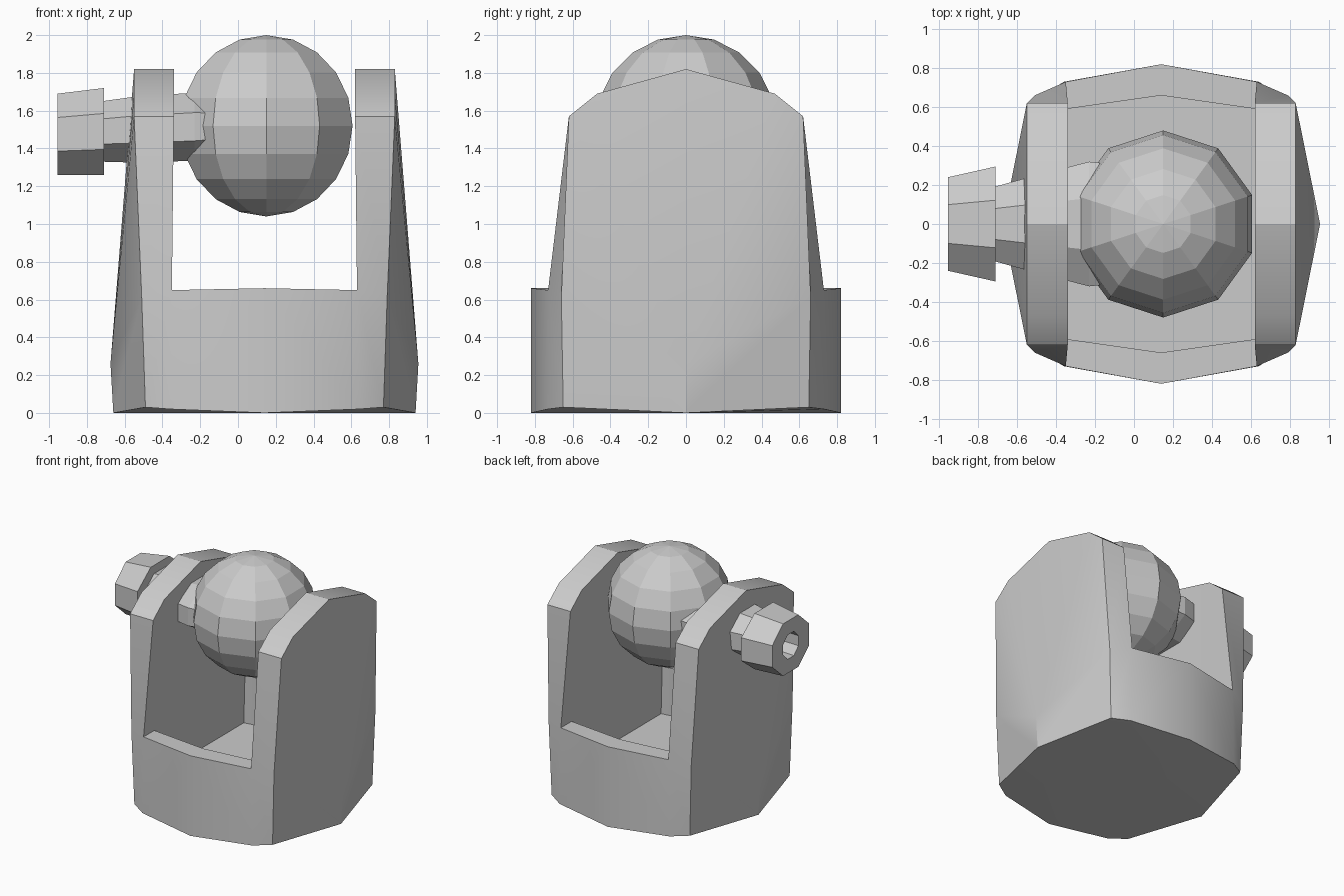
import bpy, bmesh, math

if "Cube" in bpy.data.objects:
    bpy.data.objects.remove(bpy.data.objects["Cube"])

CX = 0.14    # centre of the bracket and ball
CZ = 1.52    # height of the ball centre


def finish(name, bm, angle=None):
    bmesh.ops.remove_doubles(bm, verts=bm.verts, dist=0.0005)
    bmesh.ops.recalc_face_normals(bm, faces=bm.faces)
    me = bpy.data.meshes.new(name)
    bm.to_mesh(me)
    bm.free()
    ob = bpy.data.objects.new(name, me)
    bpy.context.collection.objects.link(ob)
    if angle:
        bpy.ops.object.select_all(action='DESELECT')
        ob.select_set(True)
        bpy.context.view_layer.objects.active = ob
        bpy.ops.object.shade_smooth_by_angle(angle=math.radians(angle))
    return ob


# Bracket: one quarter of the hollow base and arm, mirrored in x and y
P = dict(
    D0=(.80, 0, 0), D1=(.815, 0, .26), A0=(.63, .65, .03), A1=(.65, .66, .62),
    B0=(.50, .73, .02), B1=(.49, .73, .65), C0=(0, .82, 0), C1=(0, .82, .66),
    T0=(.69, 0, 1.82), T1=(.69, .47, 1.69), T2=(.69, .62, 1.57),
    S0=(.48, 0, 1.82), S1=(.48, .47, 1.69), S2=(.48, .62, 1.57),
    I1=(.49, .59, .65), J1=(0, .66, .66), I0=(.50, .59, .26), J0=(0, .66, .26),
    N0=(.50, 0, .26), K=(0, 0, .26), Z=(0, 0, 0))
FACES = ["D0 D1 A1 A0", "D1 T0 T1", "D1 T1 T2", "D1 T2 A1",   # outer side
         "A0 A1 B1 B0", "A1 T2 S2 B1", "B0 B1 C1 C0",         # corner, front
         "B1 I1 J1 C1", "I1 I0 J0 J1", "I0 N0 K J0",          # rim, pocket
         "N0 I0 I1 B1 S2 S1 S0",                              # inner side
         "T0 S0 S1 T1", "T1 S1 S2 T2", "D0 A0 B0 C0 Z"]       # arm top, bottom
bm = bmesh.new()
for sx in (1, -1):
    for sy in (1, -1):
        v = {k: bm.verts.new((CX + sx * x, sy * y, z)) for k, (x, y, z) in P.items()}
        for f in FACES:
            bm.faces.new([v[k] for k in f.split()])
finish("bracket", bm, 30)

# Ball
bm = bmesh.new()
bmesh.ops.create_uvsphere(bm, u_segments=10, v_segments=10, radius=.48)
bmesh.ops.translate(bm, verts=bm.verts, vec=(CX + .01, 0, CZ))
finish("ball", bm)


# Rings along x: (x, centre z, half width y, half height z)
def loft(name, rings, n, caps=(True, True)):
    bm = bmesh.new()
    k = 1 / math.cos(math.pi / n)
    loops = []
    for x, zc, ry, rz in rings:
        loops.append([bm.verts.new((x, ry * k * math.cos((i + .5) * math.tau / n),
                                    zc + rz * k * math.sin((i + .5) * math.tau / n)))
                      for i in range(n)])
    for a, b in zip(loops, loops[1:]):
        for i in range(n):
            j = (i + 1) % n
            bm.faces.new((a[i], a[j], b[j], b[i]))
    for cap, loop in zip(caps, (loops[0], loops[-1])):
        if cap:
            bm.faces.new(loop)
    finish(name, bm)


# Tapered stem through the arm into the ball
loft("stem", [(-.72, 1.49, .19, .16), (-.54, 1.50, .24, .175),
              (-.23, 1.515, .32, .18), (-.05, 1.52, .30, .16)], 8)

# Knob with a recessed socket in its end
loft("knob", [(-.71, 1.49, .15, .12), (-.71, 1.49, .295, .23),
              (-.955, 1.475, .24, .215), (-.955, 1.475, .10, .10),
              (-.78, 1.48, .10, .10)], 8)
